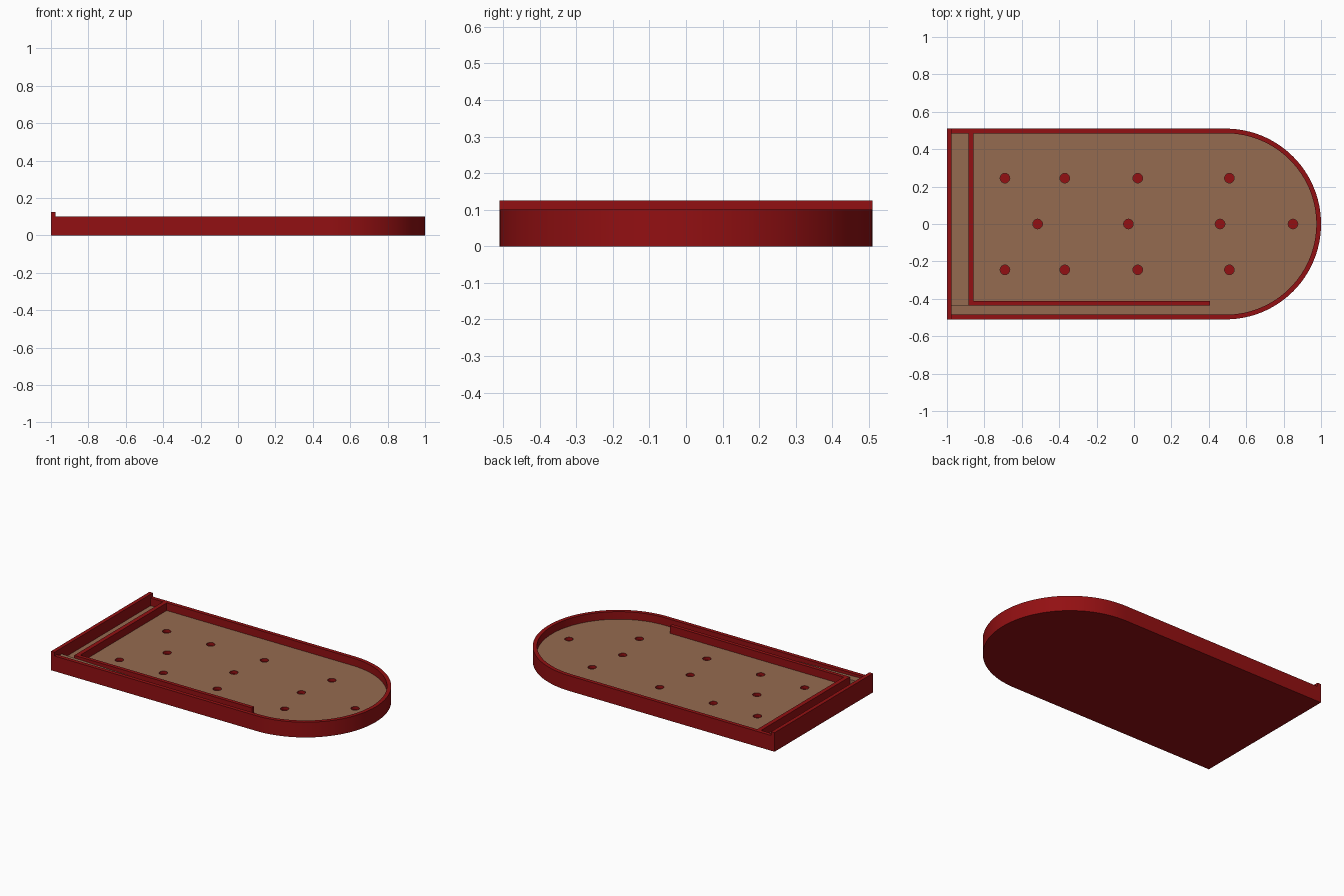
import bpy, bmesh, math

if "Cube" in bpy.data.objects:
    bpy.data.objects.remove(bpy.data.objects["Cube"])

# Colours
def colour(name, rgb):
    m = bpy.data.materials.new(name)
    m.diffuse_color = (*rgb, 1)
    m.use_nodes = True
    m.node_tree.nodes["Principled BSDF"].inputs["Base Color"].default_value = m.diffuse_color
    return m

RED = colour("dark_red", (0.29, 0.005, 0.006))
WOOD = colour("brown_wood", (0.30, 0.145, 0.08))

HALF, WALL, RIM, FLOOR, RAIL = 0.51, 0.025, 0.10, 0.05, 0.125


def finish(name, bm, mat):
    bmesh.ops.recalc_face_normals(bm, faces=bm.faces)
    me = bpy.data.meshes.new(name)
    bm.to_mesh(me)
    bm.free()
    ob = bpy.data.objects.new(name, me)
    me.materials.append(mat)
    bpy.context.collection.objects.link(ob)
    return ob


def smooth(ob):
    bpy.ops.object.select_all(action='DESELECT')
    ob.select_set(True)
    bpy.context.view_layer.objects.active = ob
    bpy.ops.object.shade_smooth_by_angle(angle=math.radians(30))


def outline(inset, steps=48):
    """Straight left end, half-round right end."""
    r = HALF - inset
    pts = [(-1 + inset, r), (-1 + inset, -r)]
    for i in range(steps + 1):
        a = -math.pi / 2 + math.pi * i / steps
        pts.append((0.49 + r * math.cos(a), r * math.sin(a)))
    return pts


def ring(bm, pts, z):
    return [bm.verts.new((x, y, z)) for x, y in pts]


def bridge(bm, a, b):
    n = len(a)
    for i in range(n):
        j = (i + 1) % n
        bm.faces.new((a[i], a[j], b[j], b[i]))


def stack(name, levels, mat):
    """Closed solid through a list of (inset, z) outlines."""
    bm = bmesh.new()
    rings = [ring(bm, outline(i), z) for i, z in levels]
    for a, b in zip(rings, rings[1:]):
        bridge(bm, a, b)
    bm.faces.new(rings[0])
    bm.faces.new(rings[-1])
    return finish(name, bm, mat)


def box(name, x0, x1, y0, y1, z0, z1, mat, z1_right=None):
    """Box whose top may slope down toward +x."""
    zr = z1 if z1_right is None else z1_right
    bm = bmesh.new()
    c = [(x0, y0), (x1, y0), (x1, y1), (x0, y1)]
    low = ring(bm, c, z0)
    top = [bm.verts.new((x, y, z)) for (x, y), z in zip(c, (z1, zr, zr, z1))]
    bridge(bm, low, top)
    bm.faces.new(low)
    bm.faces.new(top)
    return finish(name, bm, mat)


# Tray with rim wall
tray = stack("tray", [(0, 0), (0, RIM), (WALL, RIM), (WALL, 0.02)], RED)
smooth(tray)

# Wooden playing floor with round pockets
floor = stack("floor_panel", [(WALL, 0.02), (WALL, FLOOR)], WOOD)
floor.data.materials.append(RED)
spots = [(x, s * 0.245) for x in (-0.69, -0.37, 0.02, 0.51) for s in (-1, 1)]
spots += [(x, 0) for x in (-0.515, -0.03, 0.46, 0.85)]
bm = bmesh.new()
for x, y in spots:
    c = [(x + 0.026 * math.cos(math.tau * k / 16),
          y + 0.026 * math.sin(math.tau * k / 16)) for k in range(16)]
    low, top = ring(bm, c, 0.03), ring(bm, c, 0.07)
    bridge(bm, low, top)
    bm.faces.new(low)
    bm.faces.new(top)
cutter = finish("pocket_cutter", bm, RED)
cutter.hide_render = True
mod = floor.modifiers.new("pockets", 'BOOLEAN')
mod.operation = 'DIFFERENCE'
mod.solver = 'EXACT'
mod.material_mode = 'TRANSFER'
mod.object = cutter
bpy.ops.object.select_all(action='DESELECT')
floor.select_set(True)
bpy.context.view_layer.objects.active = floor
bpy.ops.object.modifier_apply(modifier=mod.name)
bpy.data.objects.remove(cutter)

# Raised rail at the straight end
box("end_rail", -1, -1 + WALL, -HALF, HALF, RIM, RAIL, RED)

# Inner dividers: cross wall and launch lane wall
box("cross_divider", -0.885, -0.857, -0.435, HALF - WALL, FLOOR, RIM, RED)
box("lane_divider", -0.857, 0.405, -0.435, -0.411, FLOOR, RIM, RED)

# Launch lane ramp, highest at the straight end
box("lane_ramp", -1 + WALL, 0.405, -HALF + WALL, -0.435, FLOOR - 0.005, 0.085, WOOD,
    z1_right=FLOOR)
